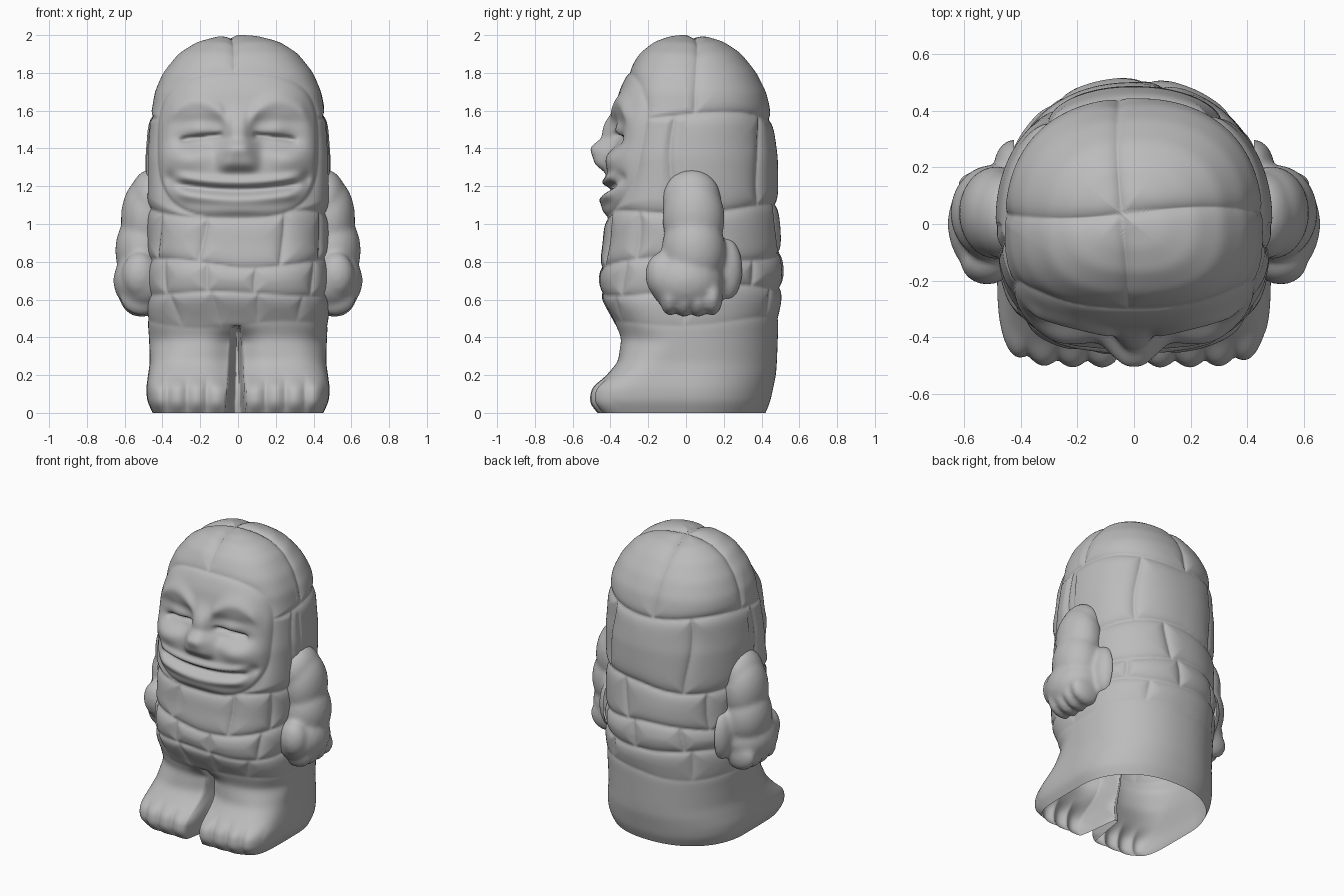
import bpy, bmesh, math
from math import sin, cos, pi, exp
from mathutils import Matrix, Vector

if "Cube" in bpy.data.objects:
    bpy.data.objects.remove(bpy.data.objects["Cube"], do_unlink=True)

stone = bpy.data.materials.new("grey stone")
stone.use_nodes = True
GREY = (0.5, 0.5, 0.5, 1)
stone.diffuse_color = GREY
stone.node_tree.nodes["Principled BSDF"].inputs["Base Color"].default_value = GREY

COLUMNS, STEP = 380, 0.0105

# Body outline: height, half width, reach to the front, reach to the back
OUTLINE = [
    (0, .45, .46, .42), (.06, .48, .485, .445), (.13, .485, .475, .46), (.2, .475, .42, .475),
    (.27, .465, .36, .48), (.4, .47, .35, .485), (.5, .48, .39, .49), (.62, .48, .455, .505),
    (.75, .48, .46, .515), (.9, .475, .435, .5), (1.1, .48, .425, .485), (1.35, .485, .41, .48),
    (1.55, .47, .385, .455), (1.7, .44, .35, .42), (1.8, .395, .31, .37),
    (1.9, .315, .245, .29), (1.96, .22, .17, .2), (1.99, .11, .085, .105),
    (2, .004, .004, .004)]

# Seams between stone courses (front height, back height) and the joints in each course
COURSES = [(.46, .5), (.62, .68), (.78, .84), (1.04, 1.1), (1.58, 1.57)]
JOINTS = [
    (-.75, -.25, .3, .8, 1.6, 2.6, -1.6, -2.5),
    (-.8, -.3, .25, .9, 1.7, 2.3, 3, -1.7, -2.6),
    (-.95, -.4, .5, 1, 1.8, 2.9, -1.8, -2.2),
    (1.45, -1.45, 2.5, -2.5)]


def ease(v, lo, hi):
    t = min(1, max(0, (v - lo) / (hi - lo)))
    return t * t * (3 - 2 * t)


def bump(u, v, cu, cv, su, sv, height, power=2):
    return height * exp(-abs((u - cu) / su) ** power - abs((v - cv) / sv) ** power)


def ridge(v, centre, width, height):
    return height * exp(-((v - centre) / width) ** 2)


def sample_outline():
    """Evenly spaced, smoothed rings along the outline."""
    rings = []
    for a, b in zip(OUTLINE, OUTLINE[1:]):
        n = max(1, round(math.hypot(b[0] - a[0], b[1] - a[1]) / STEP))
        rings += [[p + (q - p) * i / n for p, q in zip(a, b)] for i in range(n)]
    rings.append(list(OUTLINE[-1]))
    for _ in range(8):
        inner = [[(p + 2 * q + r) / 4 for p, q, r in zip(*t)]
                 for t in zip(rings, rings[1:], rings[2:])]
        rings = [rings[0]] + inner + [rings[-1]]
    return rings


def seam_distance(x, y, z, angle):
    """Distance to the nearest seam between stones."""
    oval = ((abs(x) / .44) ** 3 + (abs(z - 1.42) / .39) ** 3) ** (1 / 3)
    near = abs(oval - 1) * .4 if y < 0 else 1
    if y < 0 and oval < 1:
        return near
    levels = [f + (b - f) * abs(angle) / pi + .018 * sin(3 * angle + 2 * i)
              for i, (f, b) in enumerate(COURSES)]
    near = min([near] + [abs(z - level) for level in levels])
    if z > levels[-1]:
        return min(near, abs(x + .04 + .02 * sin(5 * y)), abs(y - .04 - .02 * sin(6 * x)))
    for i, joints in enumerate(JOINTS):
        if levels[i] < z < levels[i + 1]:
            for j in joints:
                turn = angle - j - .06 * sin(7 * z + j)
                near = min(near, .45 * abs((turn + pi) % (2 * pi) - pi))
    return near


def face_relief(x, z):
    """Forward push of nose, eyes, brows, cheeks and mouth."""
    ax = abs(x)
    f = bump(x, z, 0, 1.36, .1, .075, .065, 4) + bump(x, z, 0, 1.47, .065, .11, .045, 3)
    # eye sockets, lids, closed slits and brows
    f += bump(ax, z, .2, 1.48, .13, .08, -.06, 3)
    f += bump(ax, z, .2, 1.5, .1, .045, .045)
    f += ridge(z, 1.47 - .12 * (ax - .1), .012, -.03) * ease(ax, .07, .1) * (1 - ease(ax, .27, .32))
    f += ridge(z, 1.65 - 3.5 * (ax - .22) ** 2, .045, .02) * ease(ax, .04, .1) * (1 - ease(ax, .33, .4))
    # cheeks, smile lines and jaw
    f += bump(ax, z, .27, 1.34, .11, .065, .03)
    f += bump(ax, z, .36, 1.24, .03, .035, -.02)
    f += bump(ax, z, .4, 1.13, .08, .09, .015)
    # lips, open mouth and chin
    line = 1.18 + .3 * ax * ax
    reach = 1 - ease(ax, .26, .36)
    f += reach * (ridge(z, line + .042, .024, .02) + ridge(z, line, .02, -.03)
                  + ridge(z, line - .05, .03, .026))
    return f + bump(x, z, 0, 1.08, .2, .04, .015)


def body_point(ring, angle):
    z, w, front, back = ring
    sx, sy = sin(angle), -cos(angle)
    if sy < 0:
        power = 2.9 - .3 * ease(z, 1.5, 1.8) + 3.5 * (1 - ease(z, .15, .4))
    else:
        power = 2.2 + .2 * ease(z, 1.4, 1.7)
    depth = front if sy < 0 else back
    r = (abs(sx / w) ** power + abs(sy / depth) ** power) ** (-1 / power)
    x, y = r * sx, r * sy
    # grooves pushed in along the rough surface normal, fainter towards the legs
    strength = .2 + .8 * ease(z, .42, .72)
    push = strength * (.006 - .024 * exp(-seam_distance(x, y, z, angle) / .03))
    up = ease(z, 1.55, 2.02)
    r += push * (1 - up) * min(1, r / .1)
    z_out = z + push * up
    forward = 0
    if sy < 0:
        inside = ((abs(x) / .43) ** 4 + (abs(z - 1.42) / .38) ** 4)
        forward += face_relief(x, z) * (1 - ease(inside, .7, 1.1))
        # toes and rounded legs
        off = abs(x + .01)
        toes = abs(sin(pi * (off - .05) / .105))
        forward += bump(0, z, 0, .09, 1, .085, .025, 4) * toes * (1 - ease(off, .45, .5)) * ease(-y, .2, .4)
        forward -= (ridge(x, -.01, .1, .07) + ridge(off, .5, .1, .03)) * (1 - ease(z, .36, .48)) * ease(z, .1, .24)
        forward *= ease(-y, .02, .25)
        # gap between the legs
        if z < .46:
            half = .008 + .03 * (1 - z / .46)
            r *= 1 - .62 * (1 - ease(off, half, half + .02))
            forward *= ease(off, half, half + .02)
    return Vector((r * sx, r * sy - forward, z_out))


def finish(name, mesh):
    obj = bpy.data.objects.new(name, mesh)
    bpy.context.collection.objects.link(obj)
    mesh.materials.clear()
    mesh.materials.append(stone)
    mesh.shade_smooth()
    return obj


# Body shell with face, legs and feet, open underneath
bm = bmesh.new()
loops = [[bm.verts.new(body_point(ring, 2 * pi * (i + .5) / COLUMNS - pi)) for i in range(COLUMNS)]
         for ring in sample_outline()]
for low, high in zip(loops, loops[1:]):
    for i in range(COLUMNS):
        j = (i + 1) % COLUMNS
        bm.faces.new((low[i], low[j], high[j], high[i]))
bm.faces.new(loops[-1])
bm.normal_update()
body_mesh = bpy.data.meshes.new("body")
bm.to_mesh(body_mesh)
bm.free()
finish("body", body_mesh)

# Arm lumps: centre and radii, with a stone behind the elbow
ARM = [((.46, .03, 1.13), (.115, .155, .16)), ((.485, .04, 1.03), (.135, .165, .22)),
       ((.5, .04, .86), (.15, .17, .21)), ((.49, .0, .7), (.17, .2, .17)),
       ((.52, -.13, .73), (.095, .085, .12)), ((.42, .21, .76), (.075, .09, .17))]
ARM += [((.51, -.085 + .075 * i, .6 + .01 * abs(i - 1.5)), (.115, .055, .1)) for i in range(4)]


def make_arm(name, side):
    """Blend the lumps into one smooth arm and trim it inside the body."""
    bm = bmesh.new()
    for centre, radii in ARM:
        place = Matrix.Translation((side * centre[0], *centre[1:])) @ Matrix.Diagonal((*radii, 1))
        bmesh.ops.create_uvsphere(bm, u_segments=32, v_segments=20, radius=1, matrix=place)
    mesh = bpy.data.meshes.new(name + "_lumps")
    bm.to_mesh(mesh)
    bm.free()
    lumps = finish(name + "_lumps", mesh)
    remesh = lumps.modifiers.new("blend", "REMESH")
    remesh.mode, remesh.voxel_size = "VOXEL", .014
    lumps.modifiers.new("soften", "SMOOTH").iterations = 10
    graph = bpy.context.evaluated_depsgraph_get()
    arm_mesh = bpy.data.meshes.new_from_object(lumps.evaluated_get(graph))
    bpy.data.objects.remove(lumps, do_unlink=True)
    bm = bmesh.new()
    bm.from_mesh(arm_mesh)
    bmesh.ops.bisect_plane(bm, geom=bm.verts[:] + bm.edges[:] + bm.faces[:],
                           plane_co=(side * .425, 0, 0), plane_no=(-side, 0, 0), clear_outer=True)
    bm.to_mesh(arm_mesh)
    bm.free()
    finish(name, arm_mesh)


make_arm("left_arm", 1)
make_arm("right_arm", -1)
